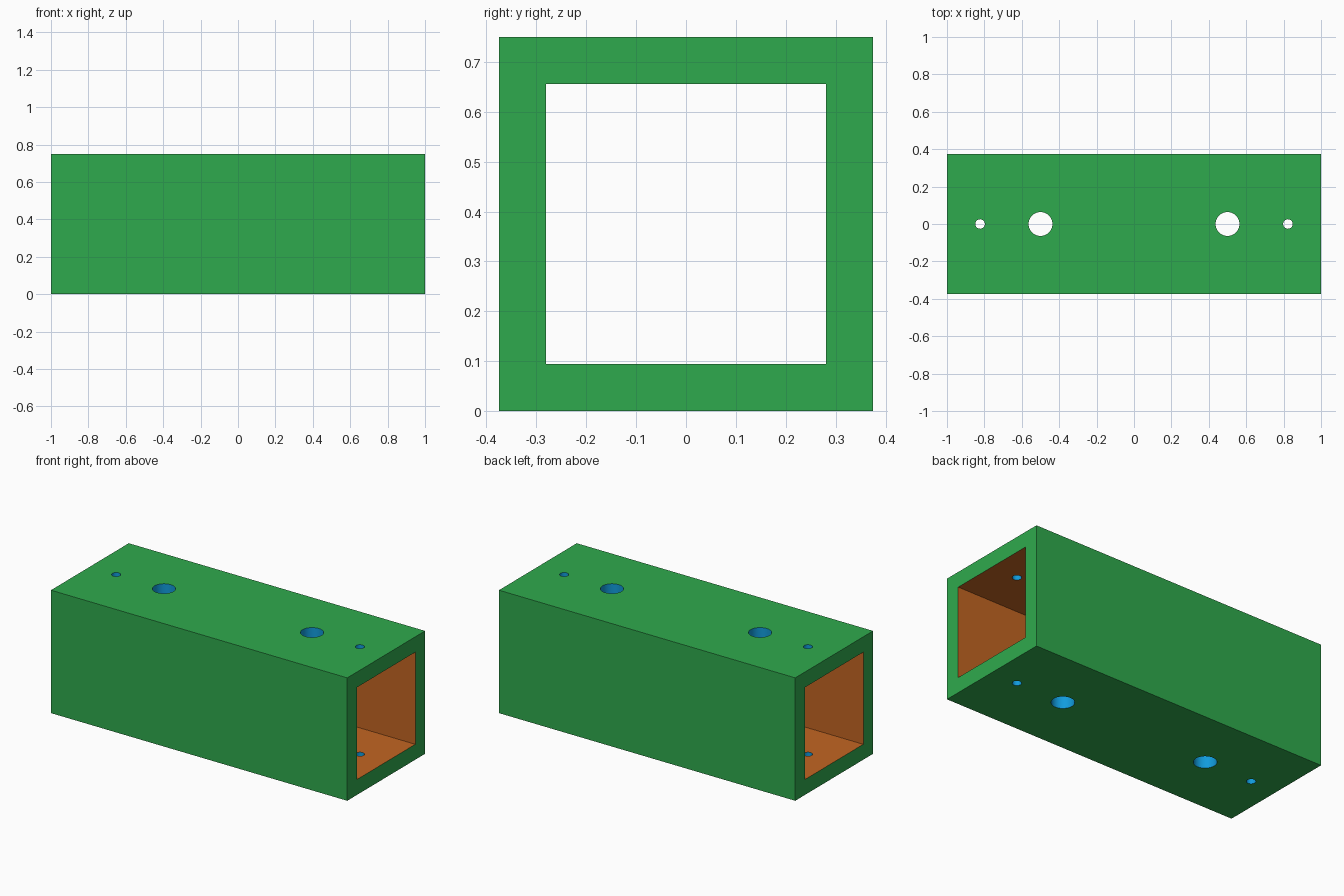
import bpy

if "Cube" in bpy.data.objects:
    bpy.data.objects.remove(bpy.data.objects["Cube"])

LENGTH, SIDE, WALL = 2.0, 0.75, 0.094
MID = SIDE / 2
HOLES = [(0.5, 0.064), (0.823, 0.0255)]  # distance from centre, radius


def material(name, rgb):
    m = bpy.data.materials.new(name)
    lin = [c / 12.92 if c <= 0.04045 else ((c + 0.055) / 1.055) ** 2.4
           for c in (v / 255 for v in rgb)]
    m.diffuse_color = (*lin, 1)
    m.use_nodes = True
    m.node_tree.nodes["Principled BSDF"].inputs["Base Color"].default_value = m.diffuse_color
    return m


def box(name, size):
    bpy.ops.mesh.primitive_cube_add(size=1, location=(0, 0, MID))
    ob = bpy.context.object
    ob.name = name
    ob.scale = size
    bpy.ops.object.transform_apply(location=True, rotation=False, scale=True)
    return ob


def cut(target, cutter):
    mod = target.modifiers.new("cut", 'BOOLEAN')
    mod.operation = 'DIFFERENCE'
    mod.solver = 'EXACT'
    mod.object = cutter
    bpy.context.view_layer.objects.active = target
    bpy.ops.object.modifier_apply(modifier=mod.name)
    bpy.data.objects.remove(cutter, do_unlink=True)


# Square tube, open at both ends
tube = box("square_tube", (LENGTH, SIDE, SIDE))
inner = SIDE - 2 * WALL
cut(tube, box("bore_cutter", (LENGTH + 0.4, inner, inner)))

# Vertical holes through the top and bottom walls
for x, r in HOLES:
    for side in (-1, 1):
        bpy.ops.mesh.primitive_cylinder_add(
            vertices=48, radius=r, depth=SIDE + 0.4, location=(side * x, 0, MID))
        cut(tube, bpy.context.object)

# Green outside, orange bore, blue hole walls
tube.data.materials.clear()
for name, rgb in (("green", (47, 170, 77)), ("orange", (194, 101, 34)),
                  ("blue", (17, 155, 220))):
    tube.data.materials.append(material(name, rgb))
for p in tube.data.polygons:
    c, n = p.center, p.normal
    height = abs(c.z - MID)
    if abs(c.x) > LENGTH / 2 - 0.001:
        p.material_index = 0
    elif abs(n.z) < 0.1 and abs(c.y) < 0.1 and height > inner / 2 + 0.01:
        p.material_index = 2
    elif max(abs(c.y), height) < inner / 2 + 0.01:
        p.material_index = 1
    else:
        p.material_index = 0

# Smooth hole walls, sharp box edges
bpy.ops.object.select_all(action='DESELECT')
tube.select_set(True)
bpy.context.view_layer.objects.active = tube
bpy.ops.object.shade_smooth_by_angle()
